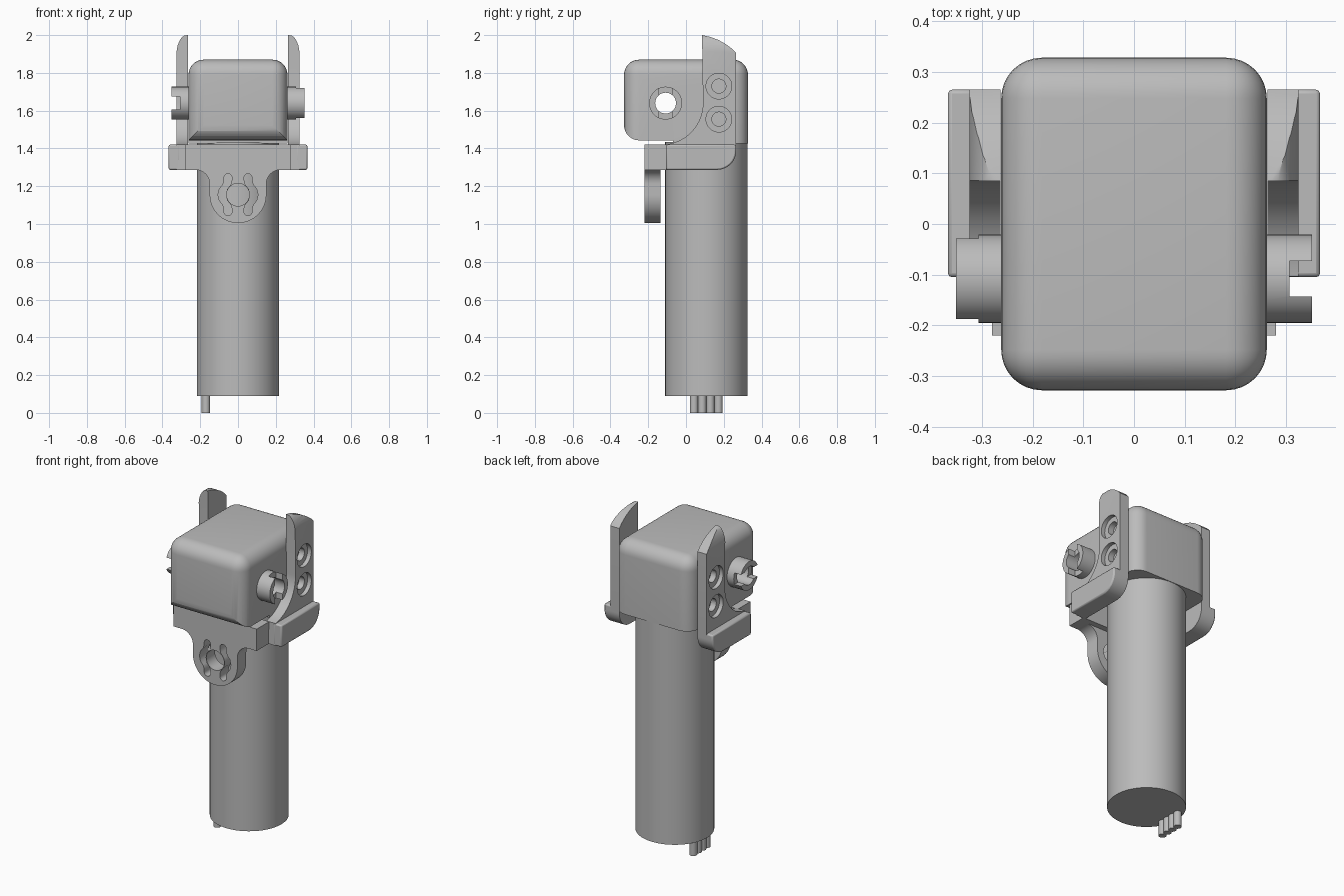
import bpy, bmesh, math

if "Cube" in bpy.data.objects:
    bpy.data.objects.remove(bpy.data.objects["Cube"])

grey = bpy.data.materials.new("plain_grey")
grey.diffuse_color = (0.5, 0.5, 0.5, 1)
grey.use_nodes = True
grey.node_tree.nodes["Principled BSDF"].inputs["Base Color"].default_value = grey.diffuse_color


def finish(name, bm):
    bmesh.ops.recalc_face_normals(bm, faces=bm.faces[:])
    me = bpy.data.meshes.new(name)
    bm.to_mesh(me)
    bm.free()
    ob = bpy.data.objects.new(name, me)
    bpy.context.collection.objects.link(ob)
    me.materials.append(grey)
    return ob


def prism(name, pts, axis, a, b):
    """Extrude a 2D outline along an axis from a to b."""
    put = {"x": lambda p, d: (d, p[0], p[1]),
           "y": lambda p, d: (p[0], d, p[1]),
           "z": lambda p, d: (p[0], p[1], d)}[axis]
    bm = bmesh.new()
    lo = [bm.verts.new(put(p, a)) for p in pts]
    hi = [bm.verts.new(put(p, b)) for p in pts]
    bm.faces.new(lo)
    bm.faces.new(hi)
    n = len(pts)
    for i in range(n):
        j = (i + 1) % n
        bm.faces.new((lo[i], lo[j], hi[j], hi[i]))
    return finish(name, bm)


def arc(cx, cy, r, a0, a1, n=12):
    return [(cx + r * math.cos(math.radians(a0 + (a1 - a0) * i / n)),
             cy + r * math.sin(math.radians(a0 + (a1 - a0) * i / n))) for i in range(n + 1)]


def circle(cx, cy, r, n=48):
    return arc(cx, cy, r, 0, 360, n)[:-1]


def rect(x0, x1, y0, y1):
    return [(x0, y0), (x1, y0), (x1, y1), (x0, y1)]


def boolean(ob, tool, op="DIFFERENCE"):
    m = ob.modifiers.new("cut", "BOOLEAN")
    m.operation, m.solver, m.object = op, "EXACT", tool
    bpy.context.view_layer.objects.active = ob
    bpy.ops.object.modifier_apply(modifier=m.name)
    bpy.data.objects.remove(tool)


# Handle tube and contact pins
TUBE_Y = 0.108
prism("handle_tube", circle(0, TUBE_Y, 0.218, 64), "z", 0.09, 1.435)
for i in range(4):
    prism("contact_pin", circle(-0.17, 0.043 + 0.043 * i, 0.022, 20), "z", 0, 0.1)

# Head: rounded block, trimmed to a side outline with a rounded front lower edge
bm = bmesh.new()
bmesh.ops.create_cube(bm, size=1)
for v in bm.verts:
    v.co = (v.co.x * 0.524, v.co.y * 0.656, 1.635 + v.co.z * 0.47)
edges = [e for e in bm.edges if max(v.co.z for v in e.verts) > 1.6]
bmesh.ops.bevel(bm, geom=edges, offset=0.08, segments=8, profile=0.5, affect="EDGES")
head = finish("head", bm)
trim = (arc(-0.248, 1.523, 0.08, 180, 270) +
        [(-0.07, 1.443), (-0.07, 1.427), (0.4, 1.427), (0.4, 1.95), (-0.328, 1.95)])
boolean(head, prism("trim", trim, "x", -0.5, 0.5), "INTERSECT")
KY, KZ = -0.108, 1.64
boolean(head, prism("bore", circle(KY, KZ, 0.055), "x", -0.5, 0.5))

for s, side in ((1, "right"), (-1, "left")):
    # Slotted hollow pivot: upright slot on the right, level slot on the left
    knob = prism(side + "_pivot", circle(KY, KZ, 0.087), "x", s * 0.255, s * 0.351)
    boolean(knob, prism("bore", circle(KY, KZ, 0.055), "x", s * 0.2, s * 0.5))
    hy, hz = (0.035, 0.12) if s > 0 else (0.12, 0.035)
    boolean(knob, prism("slot", rect(KY - hy, KY + hy, KZ - hz, KZ + hz), "x", s * 0.307, s * 0.5))

    # Upright arm: side outline crossed with a front outline rounded at the top
    foot = [(-0.105, 1.287)] + arc(0.165, 1.387, 0.1, -90, 0)
    outline = (foot + [(0.265, 1.905), (0.245, 1.927), (0.21, 1.953), (0.17, 1.975),
                       (0.13, 1.99), (0.085, 2.0)] + arc(-0.13, 1.64, 0.22, 0, -83, 16))
    arm = prism(side + "_arm", outline, "x", s * 0.2635, s * 0.325)
    front = [(0.2, 1.2), (0.4, 1.2), (0.4, 1.9), (0.325, 1.915), (0.32, 1.945),
             (0.31, 1.97), (0.298, 1.988), (0.285, 1.997), (0.27, 2.0), (0.27, 2.1), (0.2, 2.1)]
    boolean(arm, prism("trim", [(s * x, z) for x, z in front], "y", -0.5, 0.5), "INTERSECT")
    for z in (1.73, 1.555):  # counterbored screw holes
        boolean(arm, prism("bore", circle(0.174, z, 0.068), "x", s * 0.3, s * 0.4))
        boolean(arm, prism("bore", circle(0.174, z, 0.037), "x", s * 0.2, s * 0.4))

    # Side rail on the outside of the arm foot
    rail = prism(side + "_rail", foot + [(0.265, 1.42), (-0.105, 1.42)],
                 "x", s * 0.31, s * 0.367)
    bev = rail.modifiers.new("edge", "BEVEL")
    bev.width, bev.segments = 0.008, 2
    bev.limit_method, bev.angle_limit = "ANGLE", math.radians(40)

# Front clamp band
prism("front_band", rect(-0.28, 0.28, 1.287, 1.42), "y", -0.22, -0.1)

# Rounded tab hanging from the band, with flared shoulders
tab_pts = (arc(0, 1.155, 0.15, 180, 360, 32) +
           arc(0.225, 1.212, 0.075, 180, 90) + arc(-0.225, 1.212, 0.075, 90, 0))
tab = prism("front_tab", tab_pts, "y", -0.22, -0.135)
boolean(tab, prism("bore", circle(0, 1.155, 0.06), "y", -0.4, 0))
for s in (1, -1):  # bowed slots either side of the hole
    path = [(0.053, 1.08), (0.058, 1.1), (0.078, 1.125), (0.085, 1.155),
            (0.078, 1.185), (0.058, 1.21), (0.053, 1.235)]
    w = 0.021
    slot = (arc(0.053, 1.065, w, 180, 360, 8) + [(x + w, z) for x, z in path] +
            arc(0.053, 1.245, w, 0, 180, 8) + [(x - w, z) for x, z in reversed(path)])
    boolean(tab, prism("slot", [(s * x, z) for x, z in slot], "y", -0.4, 0))

# Smooth the curved surfaces, keep edges sharp
bpy.ops.object.select_all(action="SELECT")
bpy.context.view_layer.objects.active = head
bpy.ops.object.shade_smooth_by_angle(angle=math.radians(30))
